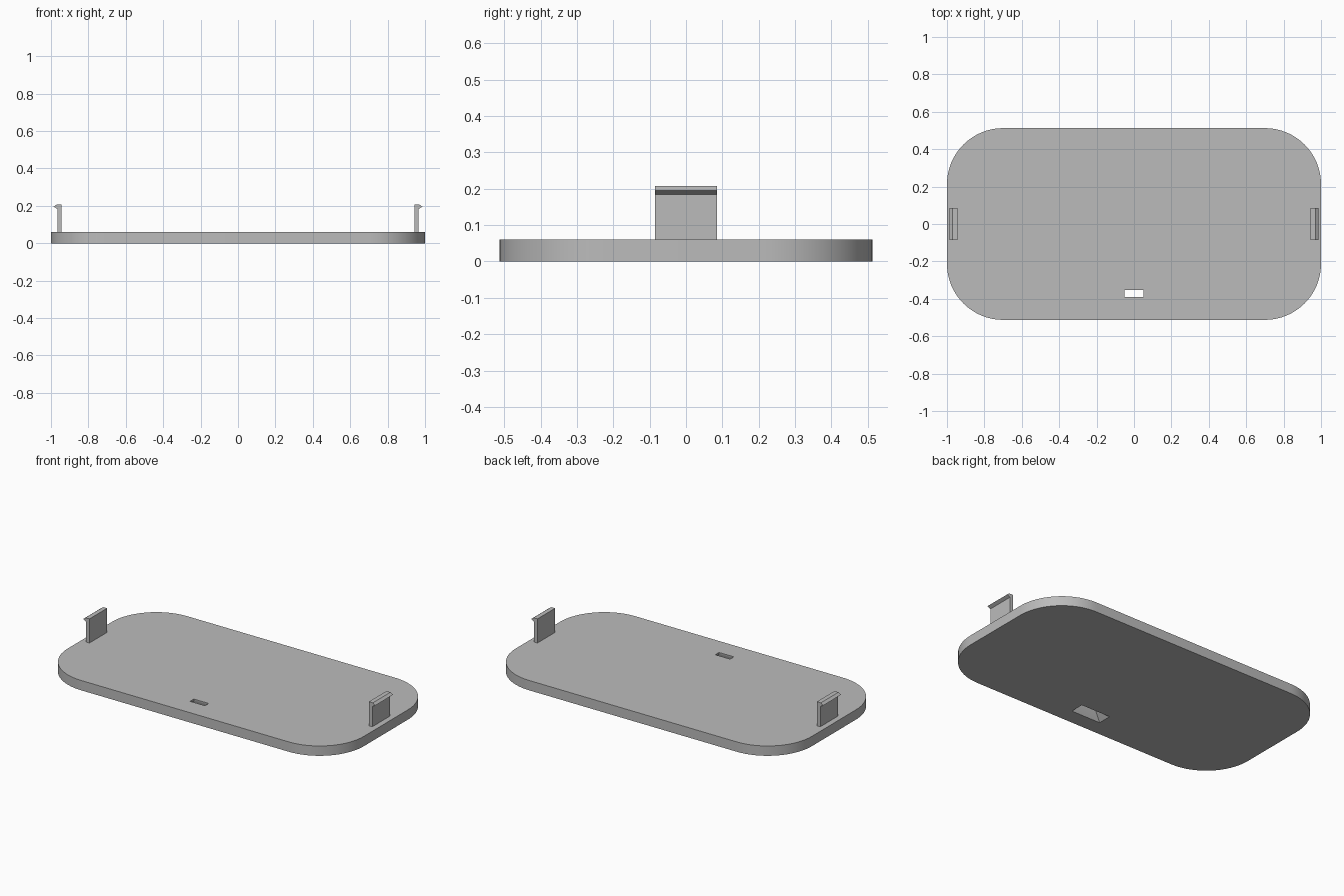
import bpy, bmesh, math

if "Cube" in bpy.data.objects:
    bpy.data.objects.remove(bpy.data.objects["Cube"])

grey = bpy.data.materials.new("light grey")
grey.diffuse_color = (0.5, 0.5, 0.5, 1)
grey.use_nodes = True
grey.node_tree.nodes["Principled BSDF"].inputs["Base Color"].default_value = grey.diffuse_color


def make_object(name, bm):
    bmesh.ops.recalc_face_normals(bm, faces=bm.faces[:])
    mesh = bpy.data.meshes.new(name)
    bm.to_mesh(mesh)
    bm.free()
    mesh.materials.append(grey)
    obj = bpy.data.objects.new(name, mesh)
    bpy.context.collection.objects.link(obj)
    return obj


def loft(name, loops):
    """Skin a closed solid through matching loops of points."""
    bm = bmesh.new()
    rings = [[bm.verts.new(p) for p in loop] for loop in loops]
    n = len(rings[0])
    for a, b in zip(rings, rings[1:]):
        for i in range(n):
            j = (i + 1) % n
            bm.faces.new((a[i], a[j], b[j], b[i]))
    bm.faces.new(rings[0])
    bm.faces.new(rings[-1])
    return make_object(name, bm)


# Plate: rounded rectangle
HX, HY, R, THICK, STEPS = 1.0, 0.5125, 0.3, 0.06, 20
outline = []
for k, (sx, sy) in enumerate([(1, 1), (-1, 1), (-1, -1), (1, -1)]):
    for s in range(STEPS + 1):
        a = math.pi / 2 * (k + s / STEPS)
        outline.append((sx * (HX - R) + R * math.cos(a),
                        sy * (HY - R) + R * math.sin(a)))
plate = loft("plate", [[(x, y, z) for x, y in outline] for z in (0, THICK)])

# Slot through the plate, flared towards the underside
def slot_ring(hx, hy, z):
    return [(sx * hx, -0.372 + sy * hy, z)
            for sx, sy in ((1, 1), (-1, 1), (-1, -1), (1, -1))]

cutter = loft("slot_cutter", [slot_ring(0.1, 0.043, -0.02), slot_ring(0.1, 0.043, 0),
                              slot_ring(0.05, 0.018, 0.048), slot_ring(0.05, 0.018, 0.1)])
cutter.hide_render = True
cutter.hide_set(True)
cut = plate.modifiers.new("slot", "BOOLEAN")
cut.operation = "DIFFERENCE"
cut.solver = "EXACT"
cut.object = cutter

# Smooth rim with sharp plate edges
bpy.context.view_layer.objects.active = plate
plate.select_set(True)
bpy.ops.object.modifier_apply(modifier="slot")
bpy.ops.object.shade_smooth_by_angle(angle=math.radians(30))
bpy.data.objects.remove(cutter)

# Clips: upright tab with an outward barb, one at each end
profile = [(0.943, THICK), (0.966, THICK), (0.966, 0.184), (0.986, 0.195),
           (0.97, 0.207), (0.943, 0.207)]
for side, name in ((-1, "left_clip"), (1, "right_clip")):
    loft(name, [[(side * x, y, z) for x, z in profile] for y in (-0.085, 0.085)])
